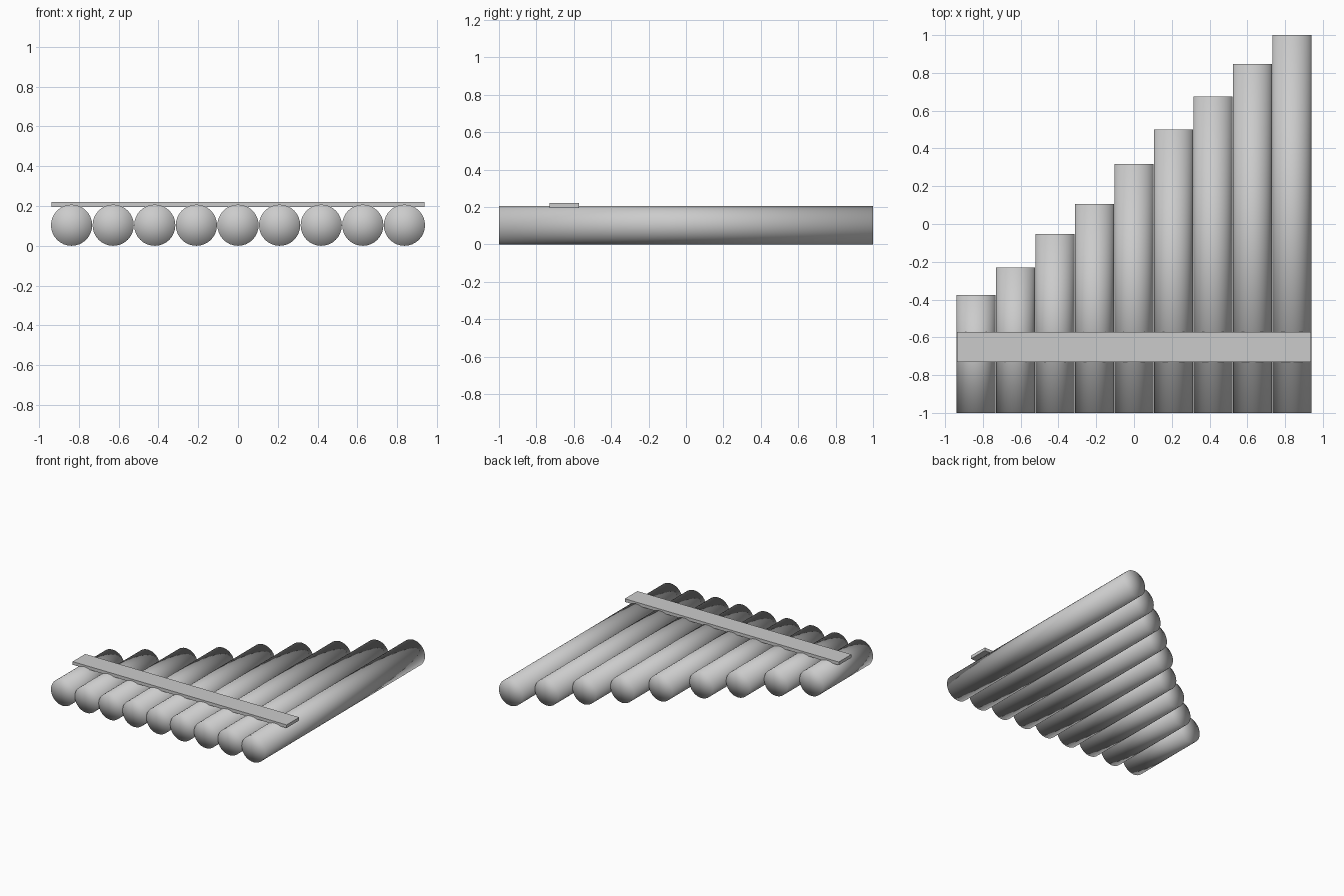
import bpy, math

if "Cube" in bpy.data.objects:
    bpy.data.objects.remove(bpy.data.objects["Cube"])

R = 0.1035
PITCH = 0.209
FRONT_Y = -1.0
# far end (y) of each pipe, left to right
ENDS = [-0.375, -0.23, -0.053, 0.107, 0.318, 0.499, 0.676, 0.848, 1.0]


def pipe(i, end_y):
    length = end_y - FRONT_Y
    bpy.ops.mesh.primitive_cylinder_add(
        vertices=32, radius=R, depth=length, end_fill_type='TRIFAN',
        location=((i - 4) * PITCH, (end_y + FRONT_Y) / 2, R),
        rotation=(math.radians(90), 0, 0))
    obj = bpy.context.object
    obj.name = f"pipe_{i + 1}"
    # the rounded look of the ends comes from smooth shading across the rim
    bpy.ops.object.shade_smooth()


# row of closed pipes
for i, end_y in enumerate(ENDS):
    pipe(i, end_y)

# flat strap tying the pipes together
bpy.ops.mesh.primitive_cube_add(size=1, location=(0, -0.652, 0.208))
strap = bpy.context.object
strap.name = "strap"
strap.scale = (1.876, 0.158, 0.025)
bpy.ops.object.transform_apply(location=False, rotation=False, scale=True)
